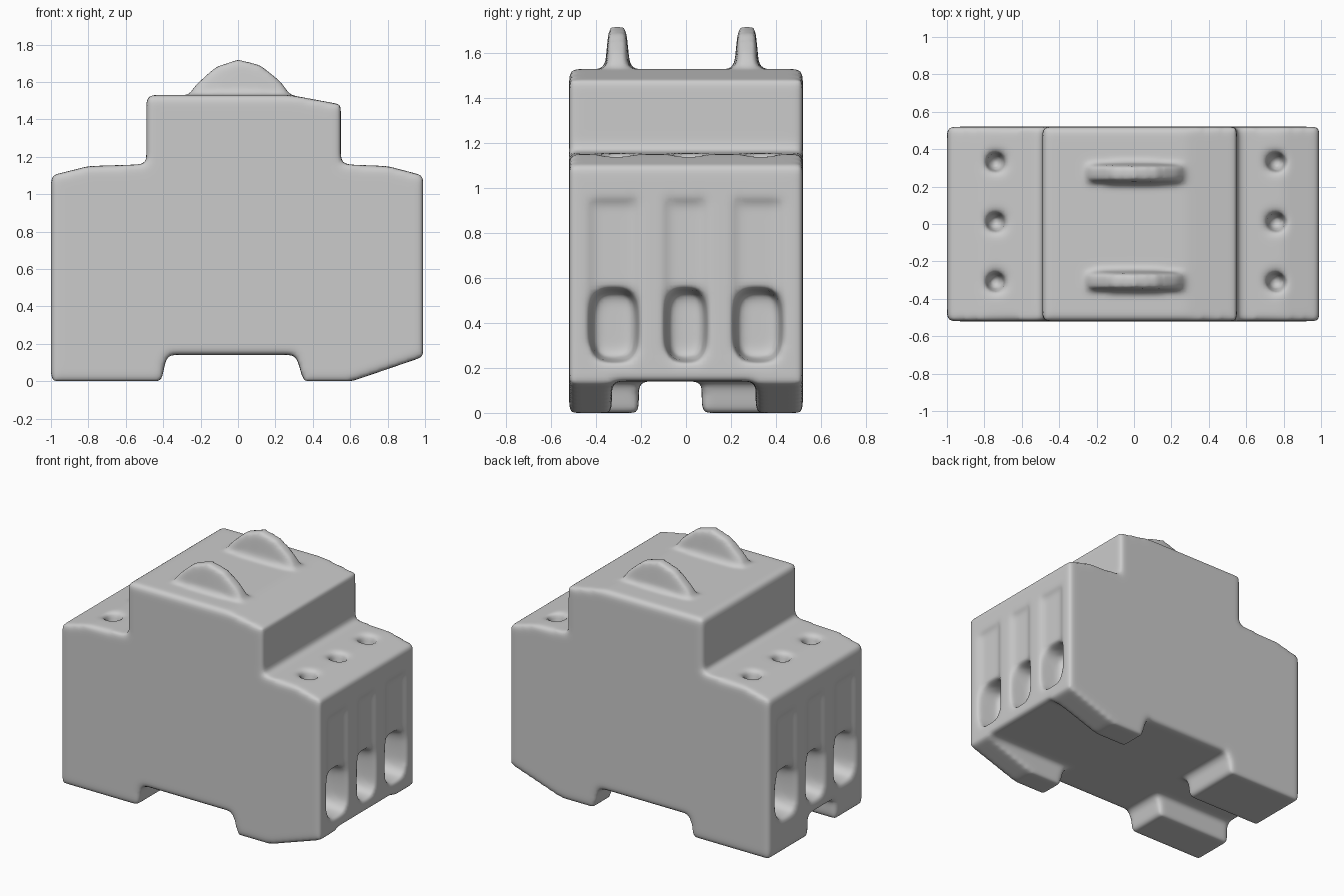
import bpy, bmesh, math
from mathutils import Vector

cube = bpy.data.objects.get("Cube")
if cube:
    bpy.data.objects.remove(cube, do_unlink=True)

plastic = bpy.data.materials.new("light_grey_plastic")
plastic.use_nodes = True
GREY = (0.6, 0.6, 0.6, 1)
plastic.diffuse_color = GREY
plastic.node_tree.nodes["Principled BSDF"].inputs["Base Color"].default_value = GREY


def loft(name, rings):
    """Closed solid through a list of matching rings of points."""
    bm = bmesh.new()
    loops = [[bm.verts.new(p) for p in ring] for ring in rings]
    n = len(loops[0])
    for a, b in zip(loops, loops[1:]):
        for i in range(n):
            bm.faces.new((a[i], a[(i + 1) % n], b[(i + 1) % n], b[i]))
    bm.faces.new(loops[0])
    bm.faces.new(loops[-1])
    bmesh.ops.recalc_face_normals(bm, faces=bm.faces)
    mesh = bpy.data.meshes.new(name)
    bm.to_mesh(mesh)
    bm.free()
    obj = bpy.data.objects.new(name, mesh)
    bpy.context.scene.collection.objects.link(obj)
    return obj


def box(name, x, y, z):
    ring = [(x[0], y[0]), (x[1], y[0]), (x[1], y[1]), (x[0], y[1])]
    return loft(name, [[(a, b, h) for a, b in ring] for h in z])


def oval(x, y, z, hy, hz, n=24):
    """Rounded-rectangle ring facing along x."""
    ring = []
    for i in range(n):
        c, s = math.cos(math.tau * i / n), math.sin(math.tau * i / n)
        ring.append((x, y + hy * math.copysign(abs(c) ** 0.6, c),
                     z + hz * math.copysign(abs(s) ** 0.6, s)))
    return ring


def circle(x, y, z, r, n=20):
    return [(x + r * math.cos(math.tau * i / n), y + r * math.sin(math.tau * i / n), z)
            for i in range(n)]


# Stepped housing with feet, extruded from its side outline
outline = [(-1, 0), (-.41, 0), (-.38, .14), (.31, .14), (.35, 0), (.61, 0), (.99, .13),
           (.99, 1.10), (.8, 1.15), (.55, 1.16), (.55, 1.48), (.28, 1.53),
           (-.49, 1.53), (-.49, 1.16), (-.8, 1.15), (-1, 1.10)]
housing = loft("housing", [[(x, y, z) for x, z in outline] for y in (-.52, .52)])

# Two tapered arched fins on top
arch = [(-.28, 1.5), (-.23, 1.58), (-.12, 1.68), (0, 1.72), (.12, 1.69), (.23, 1.6), (.3, 1.5)]
adds, cuts = [], []
for y in (-.305, .27):
    rings = []
    for x, z in arch:
        top = .038
        base = .065
        rings.append([(x, y - base, 1.45), (x, y + base, 1.45),
                      (x, y + top, z), (x, y - top, z)])
    adds.append(loft("fin", rings))

# Gaps between the feet
cuts.append(box("gap_left", (-1.1, 0), (-.21, .07), (-.1, .14)))
cuts.append(box("gap_right", (0, 1.1), (-.33, .31), (-.1, .14)))

# Wire openings, shallow grooves and screw holes at both ends
for end, screw_x in ((-1, -.74), (.99, .76)):
    side = math.copysign(1, end)
    for y, half in ((-.32, .1), (0, .085), (.32, .1)):
        cuts.append(loft("wire_opening", [oval(end + side * d, y, .39, half + grow, .155 + grow)
                                         for d, grow in ((.05, .015), (-.03, .01), (-.17, -.01))]))
        xs = sorted((end + side * .05, end - side * .02))
        cuts.append(box("groove", xs, (y - half - .01, y + half + .01), (.4, .95)))
        cuts.append(loft("screw_hole", [circle(screw_x, y + .01, z, r)
                                       for z, r in ((1.25, .062), (1.12, .055), (1.03, .035))]))


def modify(kind, **settings):
    mod = housing.modifiers.new(kind.lower(), kind)
    for key, value in settings.items():
        setattr(mod, key, value)


for part in adds:
    modify("BOOLEAN", operation="UNION", solver="EXACT", object=part)
for part in cuts:
    modify("BOOLEAN", operation="DIFFERENCE", solver="EXACT", object=part)

# Soften every edge into one moulded skin
modify("REMESH", mode="VOXEL", voxel_size=.017)
modify("SMOOTH", factor=.5, iterations=12)
bpy.context.view_layer.update()
mesh = bpy.data.meshes.new_from_object(housing.evaluated_get(bpy.context.evaluated_depsgraph_get()))
housing.modifiers.clear()
housing.data = mesh
for part in adds + cuts:
    bpy.data.objects.remove(part, do_unlink=True)

mesh.materials.clear()
mesh.materials.append(plastic)
mesh.polygons.foreach_set("use_smooth", [True] * len(mesh.polygons))
